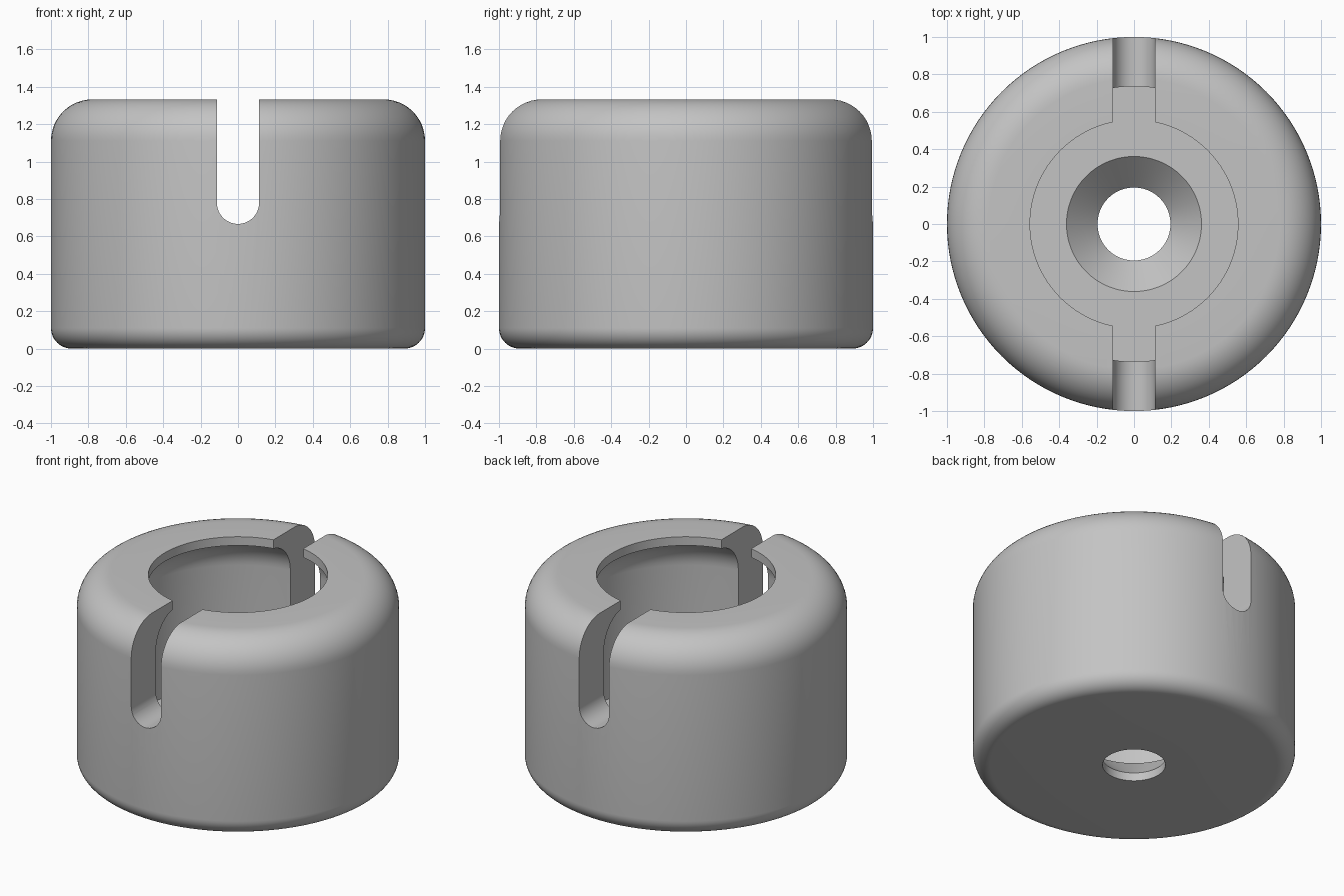
import bpy, bmesh
from math import sin, cos, pi, sqrt, acos, radians
from mathutils import Vector

cube = bpy.data.objects.get("Cube")
if cube:
    bpy.data.objects.remove(cube)

HEIGHT = 1.333
STEPS = 128


def arc(cx, cz, r, a0, a1, n=12):
    """Points on an arc in the profile plane."""
    return [(cx + r * cos(a0 + (a1 - a0) * i / n),
             cz + r * sin(a0 + (a1 - a0) * i / n)) for i in range(n + 1)]


def make_object(name, bm):
    bmesh.ops.recalc_face_normals(bm, faces=bm.faces)
    mesh = bpy.data.meshes.new(name)
    bm.to_mesh(mesh)
    bm.free()
    obj = bpy.data.objects.new(name, mesh)
    bpy.context.collection.objects.link(obj)
    return obj


# Plain grey material
grey = bpy.data.materials.new("light grey")
grey.use_nodes = True
colour = (0.55, 0.55, 0.55, 1)
grey.diffuse_color = colour
grey.node_tree.nodes["Principled BSDF"].inputs["Base Color"].default_value = colour

# Cross-section: countersunk hole, rounded outside, hollow with an inward lip
hole, sink, floor = 0.195, 0.361, 0.222
mouth, wall, lip = 0.556, 0.736, 0.056
top_r, base_r, dome_r = 0.222, 0.111, 0.222
dome_x = wall - dome_r
dome_z = HEIGHT - lip - dome_r

profile = [(hole, 0)]
profile += arc(1 - base_r, base_r, base_r, -pi / 2, 0)
profile += arc(1 - top_r, HEIGHT - top_r, top_r, 0, pi / 2)
profile += [(mouth, HEIGHT)]
profile += arc(dome_x, dome_z, dome_r, acos((mouth - dome_x) / dome_r), 0)
profile += [(wall, floor), (sink, floor), (hole, 0.056)]

# Revolve the section into the body
bm = bmesh.new()
verts = [bm.verts.new((x, 0, z)) for x, z in profile]
edges = [bm.edges.new((v, verts[(i + 1) % len(verts)])) for i, v in enumerate(verts)]
bmesh.ops.spin(bm, geom=verts + edges, cent=(0, 0, 0), axis=(0, 0, 1),
               angle=2 * pi, steps=STEPS, use_duplicate=False)
bmesh.ops.remove_doubles(bm, verts=bm.verts, dist=1e-4)
body = make_object("slotted_cup_body", bm)
body.data.materials.append(grey)

# Round-bottomed cutter that opens the front and back slots
half = 0.113
bm = bmesh.new()
outline = arc(0, 0.667 + half, half, -pi, 0, 24) + [(half, 2), (-half, 2)]
face = bm.faces.new([bm.verts.new((x, -1.5, z)) for x, z in outline])
pushed = bmesh.ops.extrude_face_region(bm, geom=[face])["geom"]
bmesh.ops.translate(bm, vec=Vector((0, 3, 0)),
                    verts=[g for g in pushed if isinstance(g, bmesh.types.BMVert)])
cutter = make_object("slot_cutter", bm)
cutter.data.materials.append(grey)
cutter.hide_render = True

cut = body.modifiers.new("slots", 'BOOLEAN')
cut.operation = 'DIFFERENCE'
cut.solver = 'EXACT'
cut.object = cutter

bpy.ops.object.select_all(action='DESELECT')
body.select_set(True)
bpy.context.view_layer.objects.active = body
bpy.ops.object.modifier_apply(modifier=cut.name)
bpy.data.objects.remove(cutter)
bpy.ops.object.shade_smooth_by_angle(angle=radians(30))
